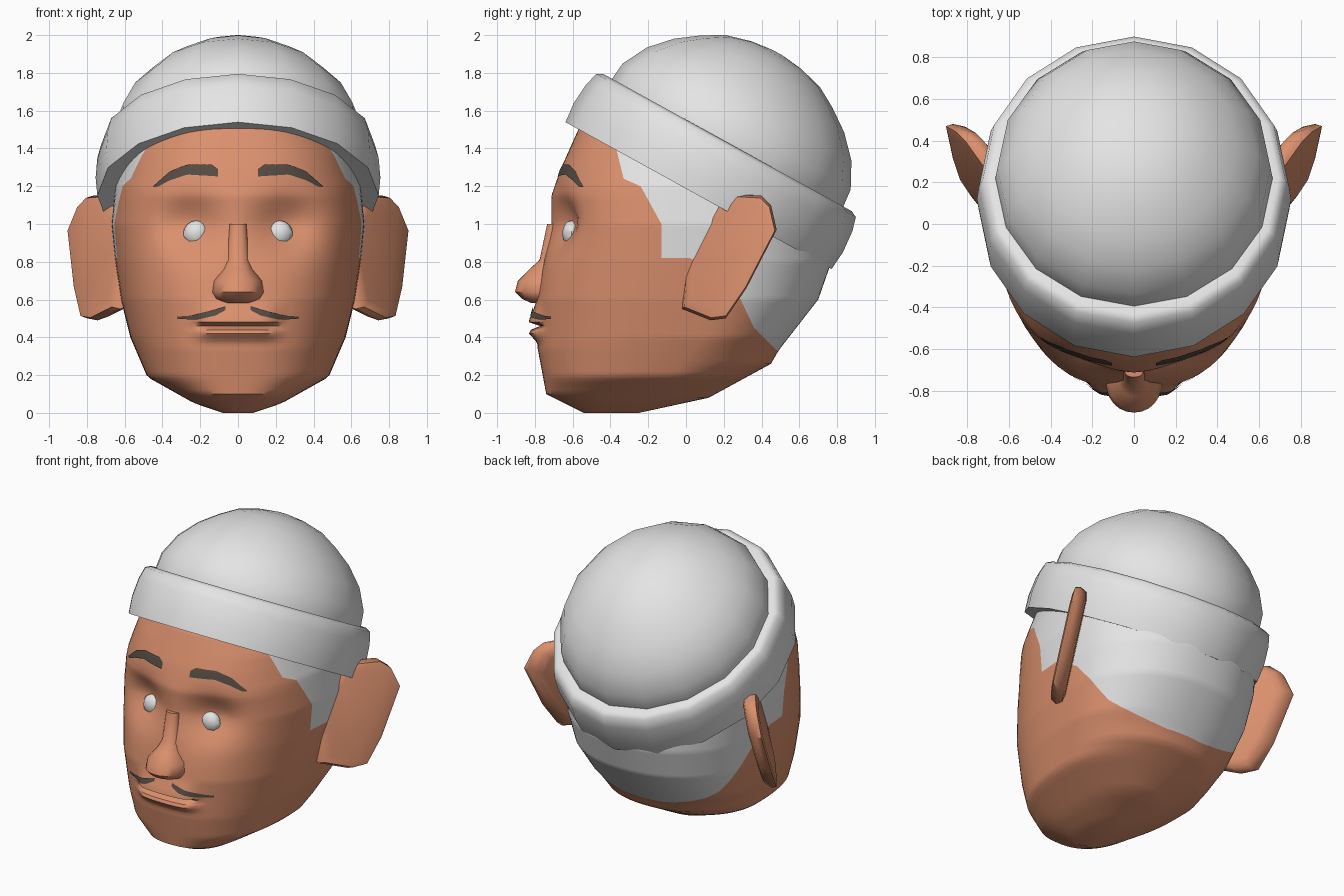
import bpy, bmesh, math
from mathutils import Vector
from mathutils.bvhtree import BVHTree

if "Cube" in bpy.data.objects:
    bpy.data.objects.remove(bpy.data.objects["Cube"])


def material(name, rgb):
    m = bpy.data.materials.new(name)
    m.diffuse_color = (*rgb, 1)
    m.use_nodes = True
    m.node_tree.nodes["Principled BSDF"].inputs["Base Color"].default_value = m.diffuse_color
    return m


SKIN = material("skin", (0.71, 0.28, 0.155))
WHITE = material("soft_white", (0.78, 0.78, 0.78))
DARK = material("dark_brown", (0.09, 0.07, 0.055))


def finish(name, bm, mats, angle=40):
    bmesh.ops.recalc_face_normals(bm, faces=bm.faces)
    me = bpy.data.meshes.new(name)
    bm.to_mesh(me)
    for m in mats:
        me.materials.append(m)
    me.shade_smooth()
    me.set_sharp_from_angle(angle=math.radians(angle))
    ob = bpy.data.objects.new(name, me)
    bpy.context.collection.objects.link(ob)
    return ob


def loft(rings, caps=True):
    bm = bmesh.new()
    vs = [[bm.verts.new(p) for p in r] for r in rings]
    n = len(vs[0])
    for a, b in zip(vs, vs[1:]):
        for i in range(n):
            j = (i + 1) % n
            bm.faces.new((a[i], a[j], b[j], b[i]))
    if caps:
        bm.faces.new(vs[0])
        bm.faces.new(vs[-1])
    return bm


def interp(table, t):
    if t <= table[0][0]:
        return table[0][1]
    for (a, p), (b, q) in zip(table, table[1:]):
        if t <= b:
            return p + (q - p) * (t - a) / (b - a)
    return table[-1][1]


# Head: stacked rounded sections following front, back and side outlines
FRONT = [(0, -.54), (.1, -.74), (.34, -.785), (.6, -.79), (.8, -.755), (1, -.72),
         (1.15, -.715), (1.3, -.66), (1.5, -.57), (1.65, -.4), (1.75, -.2)]
BACK = [(0, -.25), (.08, .12), (.26, .45), (.33, .49), (.6, .70), (.8, .77),
        (1.2, .78), (1.5, .65), (1.75, .3)]
HALF = [(0, .08), (.05, .23), (.19, .48), (.4, .57), (.6, .62), (.8, .65), (1, .67),
        (1.2, .65), (1.39, .59), (1.6, .45), (1.75, .2)]
MID = [(0, -.4), (.05, -.33), (.19, -.1), (.4, .08), (.6, .12), (1.2, .15), (1.75, .1)]
LIPS = [(.37, 0), (.42, -.045), (.44, -.035), (.46, .015), (.48, -.045), (.5, -.04), (.57, -.01), (.6, 0)]


def head_ring(z, n=96):
    f, b, w, m = (interp(t, z) for t in (FRONT, BACK, HALF, MID))
    ring = []
    for i in range(n):
        a = 2 * math.pi * i / n
        s, c = math.sin(a), math.cos(a)
        e = 2.5 if c > 0 else 2.15
        r = (abs(s) ** e + abs(c) ** e) ** (-1 / e)
        x = w * r * s
        y = m + r * c * ((f - m) if c > 0 else (m - b))
        if c > 0:
            # eye sockets and lips
            y += .10 * math.exp(-((abs(x) - .26) / .16) ** 2 - ((z - 1.0) / .15) ** 2)
            y += interp(LIPS, z) * max(0, min(1, (.24 - abs(x)) / .08))
        ring.append((x, y, z))
    return ring


head = loft([head_ring(i * .02) for i in range(88)])
skin_tree = BVHTree.FromBMesh(head)

# Hair: cut the head along a side-view outline and colour the inside
HAIR = [(-.37, 1.4), (-.33, 1.24), (-.24, 1.2), (-.13, 1.0), (-.13, .82), (.02, .82), (.2, .72),
        (.29, .6), (.36, .45), (.48, .33), (1.2, .31), (1.2, 1.9), (-.37, 1.9)]


def inside(y, z):
    hit = False
    for (y1, z1), (y2, z2) in zip(HAIR, HAIR[1:] + HAIR[:1]):
        if (z1 > z) != (z2 > z) and y < y1 + (y2 - y1) * (z - z1) / (z2 - z1):
            hit = not hit
    return hit


for (y1, z1), (y2, z2) in zip(HAIR[:10], HAIR[1:11]):
    lo, hi = min(z1, z2) - .03, max(z1, z2) + .03
    faces = [f for f in head.faces if lo < f.calc_center_median().z < hi]
    edges = {e for f in faces for e in f.edges}
    verts = {v for f in faces for v in f.verts}
    bmesh.ops.bisect_plane(head, geom=list(verts) + list(edges) + faces, dist=1e-5,
                           plane_co=(0, y1, z1), plane_no=(0, z2 - z1, y1 - y2))
for f in head.faces:
    c = f.calc_center_median()
    f.material_index = int(inside(c.y, c.z))
finish("head", head, [SKIN, WHITE])

# Nose
NOSE = [(.582, -.82, .08), (.605, -.87, .125), (.64, -.905, .14), (.70, -.89, .13),
        (.76, -.83, .08), (.81, -.775, .06), (1.0, -.735, .045)]
rings = []
for z, tip, w in NOSE:
    rings.append([(w * math.sin(t * math.pi / 12),
                   -.70 + (tip + .70) * math.cos(t * math.pi / 12) ** .7 if abs(t) < 6 else -.70, z)
                  for t in range(-6, 7)])
finish("nose", loft(rings), [SKIN], 50)

# Knitted cap: dome and turned-up band share one tilted axis
CENTRE = Vector((0, .215, 1.42))
AXIS_N = Vector((0, .483, .875))
AXIS_U = Vector((0, .875, -.483))


def cap_ring(r, n, widen=.95, sides=16):
    return [CENTRE + AXIS_N * n + AXIS_U * (r * math.cos(2 * math.pi * i / sides))
            + Vector((r * widen * math.sin(2 * math.pi * i / sides), 0, 0)) for i in range(sides)]


dome = [(.69, -.1), (.70, .01), (.69, .11), (.62, .245), (.515, .357), (.40, .44),
        (.288, .505), (.15, .543), (.03, .557)]
finish("cap_dome", loft([cap_ring(r, n) for r, n in dome]), [WHITE], 60)
band = [(.62, -.29), (.805, -.308), (.815, -.2), (.805, -.08), (.785, -.005), (.75, .012), (.69, .005)]
finish("cap_band", loft([cap_ring(r, n, .925) for r, n in band]), [WHITE], 50)

# Ears: thick leaning slabs with softened rims
EAR = [(-.02, .55), (.13, .49), (.21, .5), (.32, .66), (.48, .97), (.45, 1.1), (.40, 1.15),
       (.21, 1.16), (.16, 1.08), (.05, 1.05), (.01, .95)]


def ear_layer(side, scale, dx):
    pts = []
    for y, z in EAR:
        y, z = .22 + (y - .22) * scale, .84 + (z - .84) * scale
        pts.append((side * (.775 + .7 * y - .25 * z + dx), y, z))
    return pts


for side, label in ((1, "right"), (-1, "left")):
    layers = [(.82, -.065), (.95, -.05), (1, 0), (.96, .04), (.84, .05)]
    finish(label + "_ear", loft([ear_layer(side, s, d) for s, d in layers]), [SKIN], 45)

    # Eyes
    bm = bmesh.new()
    bmesh.ops.create_uvsphere(bm, u_segments=8, v_segments=8, radius=1)
    for v in bm.verts:
        v.co = Vector((side * .22 + v.co.x * .07, -.607 + v.co.y * .048, .95 + v.co.z * .068))
    finish(label + "_eye", bm, [WHITE], 60)


# Brows and moustache: thin strips laid on the face
def strip(name, side, top, bottom, cols=20, rows=4):
    bm = bmesh.new()
    x0, x1 = top[0][0], top[-1][0]
    grid = []
    for i in range(cols + 1):
        x = x0 + (x1 - x0) * i / cols
        hi, lo = interp(top, x), interp(bottom, x)
        col = []
        for j in range(rows + 1):
            z = lo + (hi - lo) * j / rows
            hit = skin_tree.ray_cast(Vector((side * x, -2, z)), Vector((0, 1, 0)))[0]
            col.append(bm.verts.new((side * x, hit.y - .008, z)))
        grid.append(col)
    for a, b in zip(grid, grid[1:]):
        for j in range(rows):
            q = (a[j], b[j], b[j + 1], a[j + 1])
            bm.faces.new(q if side > 0 else q[::-1])
    me = finish(name, bm, [DARK]).data
    if me.polygons[0].normal.y > 0:
        me.flip_normals()


for side, label in ((1, "right"), (-1, "left")):
    strip(label + "_brow", side,
          [(.105, 1.29), (.14, 1.315), (.27, 1.315), (.36, 1.28), (.45, 1.2)],
          [(.105, 1.252), (.27, 1.262), (.36, 1.232), (.43, 1.195), (.45, 1.195)])
    strip(label + "_moustache", side,
          [(.065, .565), (.15, .54), (.25, .515), (.32, .51)],
          [(.065, .545), (.12, .515), (.22, .493), (.32, .498)])
